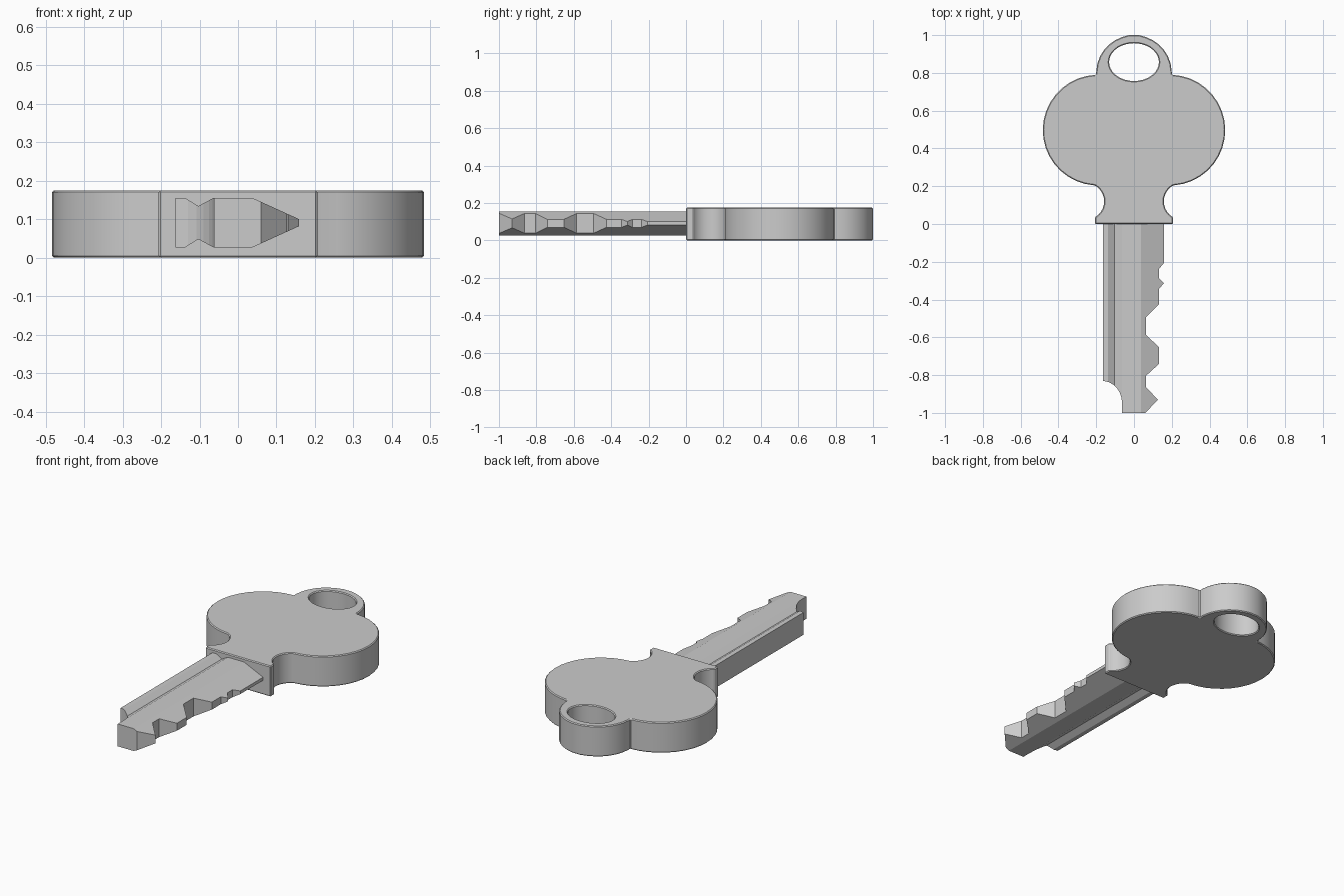
import bpy, bmesh
from math import sin, cos, pi, radians
from mathutils import Vector

if "Cube" in bpy.data.objects:
    bpy.data.objects.remove(bpy.data.objects["Cube"])


def arc(cx, cy, rx, ry, a0, a1, n):
    """Points on an elliptical arc, angles in degrees."""
    return [(cx + rx * cos(radians(a0 + (a1 - a0) * i / n)),
             cy + ry * sin(radians(a0 + (a1 - a0) * i / n))) for i in range(n + 1)]


def prism(name, pts, lo, hi, axis='Z'):
    """Extrude an outline between lo and hi, along z (xy outline) or y (xz outline)."""
    place = (lambda a, b, h: (a, b, h)) if axis == 'Z' else (lambda a, b, h: (a, h, b))
    bm = bmesh.new()
    face = bm.faces.new([bm.verts.new(place(a, b, lo)) for a, b in pts])
    ext = bmesh.ops.extrude_face_region(bm, geom=[face])
    bmesh.ops.translate(bm, vec=Vector(place(0, 0, hi - lo)),
                        verts=[g for g in ext['geom'] if isinstance(g, bmesh.types.BMVert)])
    bmesh.ops.recalc_face_normals(bm, faces=bm.faces)
    mesh = bpy.data.meshes.new(name)
    bm.to_mesh(mesh)
    bm.free()
    ob = bpy.data.objects.new(name, mesh)
    bpy.context.collection.objects.link(ob)
    return ob


def activate(ob):
    bpy.ops.object.select_all(action='DESELECT')
    ob.select_set(True)
    bpy.context.view_layer.objects.active = ob


def cut(ob, cutter, operation):
    mod = ob.modifiers.new("cut", 'BOOLEAN')
    mod.operation = operation
    mod.solver = 'EXACT'
    mod.object = cutter
    activate(ob)
    bpy.ops.object.modifier_apply(modifier=mod.name)
    bpy.data.objects.remove(cutter)


# Key head: collar, waisted neck, round lobe and top loop, mirrored in x
half = [(0.207, 0.0), (0.207, 0.037)]
half += arc(0.255, 0.12, 0.097, 0.097, 236, 124, 10)
half += arc(0.19, 0.497, 0.293, 0.293, -86, 88, 18)
half += arc(0, 0.8, 0.2, 0.2, 3, 82, 7)
outline = half + [(-x, y) for x, y in reversed(half)]
top = max(y for x, y in outline)
outline = [(x, 1.0 if y == top else y) for x, y in outline]
head = prism("key_head", outline, 0, 0.175)
hole = prism("ring_hole_cutter", arc(0, 0.857, 0.132, 0.1, 0, 360, 36)[:-1], -0.1, 0.3)
cut(head, hole, 'DIFFERENCE')

# Fine softened rim, smooth sides
bevel = head.modifiers.new("rim", 'BEVEL')
bevel.width = 0.005
bevel.segments = 1
bevel.limit_method = 'ANGLE'
bevel.angle_limit = radians(50)
activate(head)
bpy.ops.object.modifier_apply(modifier=bevel.name)
bpy.ops.object.shade_smooth_by_angle(angle=radians(30))

# Blade: grooved cross-section tapering to the toothed edge
upper = [(-0.163, 0.064), (-0.137, 0.064), (-0.103, 0.043),
         (-0.064, 0.064), (0.038, 0.064), (0.159, 0.009)]
section = [(x, 0.091 + z) for x, z in upper] + [(x, 0.091 - z) for x, z in reversed(upper)]
blade = prism("key_blade", section, -1.1, 0.0, 'Y')

# Tooth cuts and scooped tip
teeth = [(0.2, 0.1), (0.2, -0.206), (0.159, -0.206), (0.132, -0.238), (0.132, -0.286),
         (0.158, -0.314), (0.132, -0.344), (0.132, -0.425), (0.063, -0.494),
         (0.063, -0.585), (0.132, -0.653), (0.132, -0.741), (0.063, -0.804),
         (0.063, -0.864), (0.127, -0.93), (0.06, -1.0)]
tip = [(-0.063, -1.0)] + arc(-0.163, -0.95, 0.1, 0.118, 0, 85, 6)
profile = teeth + tip + [(-0.2, -0.832), (-0.2, 0.1)]
cut(blade, prism("teeth_cutter", profile, -0.1, 0.3), 'INTERSECT')
